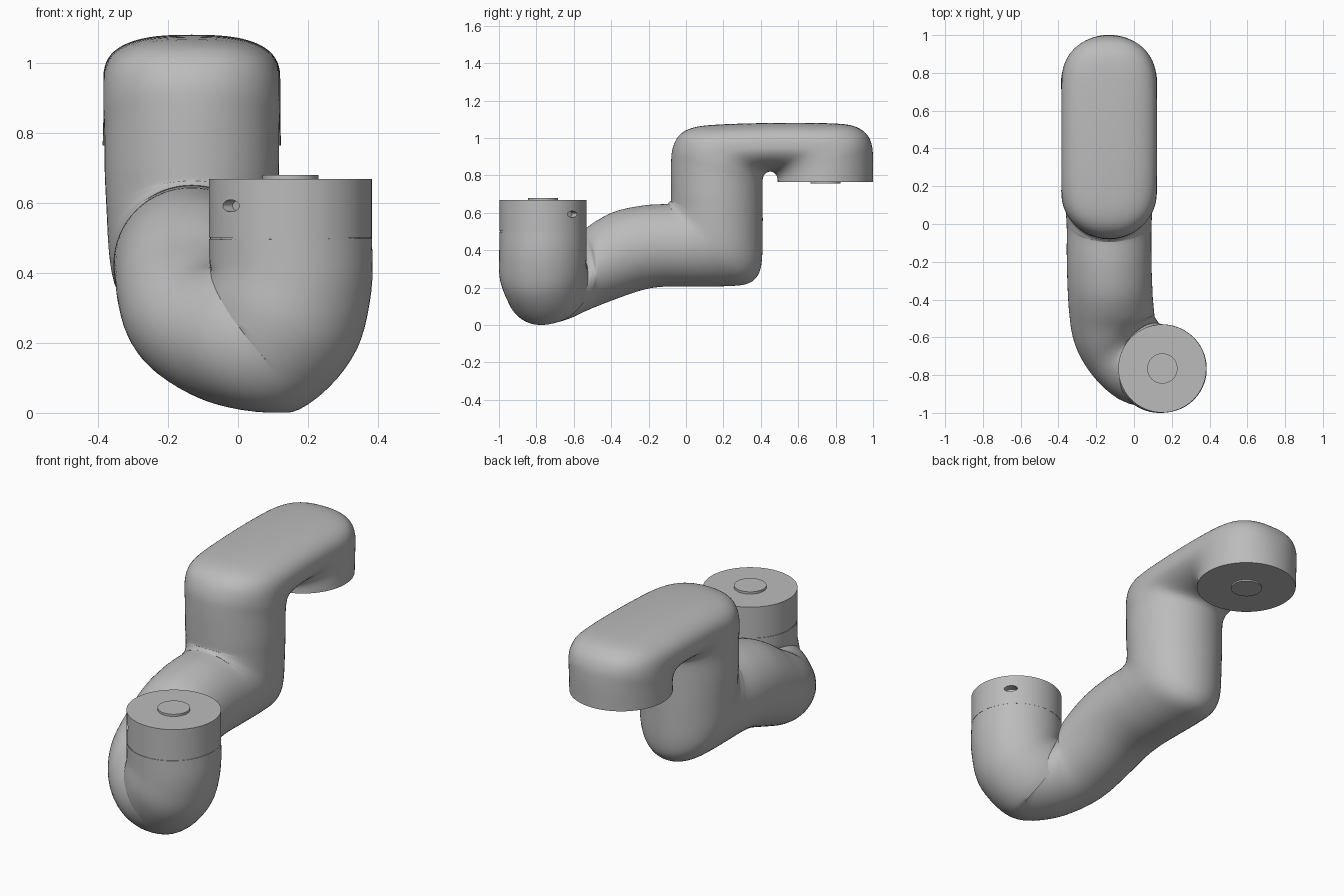
import bpy, bmesh, math
from mathutils import Vector, Matrix

cube = bpy.data.objects.get("Cube")
if cube:
    bpy.data.objects.remove(cube, do_unlink=True)

metal = bpy.data.materials.new("satin grey")
metal.use_nodes = True
GREY = (0.5, 0.5, 0.5, 1)
metal.diffuse_color = GREY
metal.node_tree.nodes["Principled BSDF"].inputs["Base Color"].default_value = GREY

SIDES = 64
STEPS = 5
ARM_X = -0.132


def shade(obj):
    """Smooth shading that keeps rims sharp."""
    bpy.ops.object.select_all(action="DESELECT")
    obj.select_set(True)
    bpy.context.view_layer.objects.active = obj
    bpy.ops.object.shade_smooth_by_angle(angle=math.radians(40))


def make_object(name, bm):
    """Turn a bmesh into a smooth-shaded grey object."""
    bmesh.ops.recalc_face_normals(bm, faces=bm.faces)
    mesh = bpy.data.meshes.new(name)
    bm.to_mesh(mesh)
    bm.free()
    mesh.materials.append(metal)
    obj = bpy.data.objects.new(name, mesh)
    bpy.context.collection.objects.link(obj)
    shade(obj)
    return obj


def cylinder(name, x, y, low, high, radius):
    bm = bmesh.new()
    bmesh.ops.create_cone(bm, cap_ends=True, segments=SIDES, radius1=radius, radius2=radius,
                          depth=high - low, matrix=Matrix.Translation((x, y, (low + high) / 2)))
    return make_object(name, bm)


def spline(a, b, c, d, t):
    """Catmull-Rom blend between b and c."""
    return 0.5 * (2 * b + (c - a) * t + (2 * a - 5 * b + 4 * c - d) * t**2
                  + (3 * b - a - 3 * c + d) * t**3)


def refine(stations):
    """Smoothly add rings between the given stations."""
    last = len(stations) - 1
    result = []
    for i in range(last):
        near = [stations[min(max(i + k, 0), last)] for k in (-1, 0, 1, 2)]
        for s in range(STEPS):
            result.append([spline(*values, s / STEPS) for values in zip(*near)])
    return result + [stations[last]]


def power(value, exponent):
    return math.copysign(abs(value) ** exponent, value)


def loft(name, stations):
    """Skin rings spanning an upper to a lower point; the upper half may be squarer."""
    rings = refine(stations)
    centres = [(upper + lower) / 2 for upper, lower, _, _ in rings]
    bm = bmesh.new()
    loops = []
    for i, (upper, lower, width, square) in enumerate(rings):
        travel = centres[min(i + 1, len(rings) - 1)] - centres[max(i - 1, 0)]
        half = (lower - upper) / 2
        side = travel.cross(half).normalized() * width
        loop = []
        for k in range(SIDES):
            angle = math.tau * k / SIDES
            c, s = math.cos(angle), math.sin(angle)
            e = 2 / square if c < 0 else 1
            loop.append(bm.verts.new(centres[i] + half * power(c, e) + side * power(s, e)))
        loops.append(loop)
    for a, b in zip(loops, loops[1:]):
        for k in range(SIDES):
            n = (k + 1) % SIDES
            bm.faces.new((a[k], a[n], b[n], b[k]))
    bm.faces.new(loops[0])
    bm.faces.new(loops[-1])
    return make_object(name, bm)


# Lower bend: upper and lower points of each section
bend = [
    ((-.036, -.625, .499), (.336, -.905, .499)),
    ((-.036, -.625, .43), (.336, -.905, .35)),
    ((-.038, -.64, .41), (.3, -.89, .18)),
    ((-.04, -.64, .405), (.2, -.85, .05)),
    ((-.045, -.635, .415), (.09, -.82, .005)),
    ((-.06, -.61, .44), (-.04, -.7, .02)),
    ((-.085, -.56, .49), (-.12, -.56, .07)),
    ((-.11, -.48, .555), (ARM_X, -.4, .13)),
    ((-.125, -.37, .61), (ARM_X, -.24, .185)),
    ((ARM_X, -.22, .64), (ARM_X, -.12, .205)),
]
stations = [[Vector(p), Vector(q), .233 if i < 3 else .224, 2.0] for i, (p, q) in enumerate(bend)]


def add(upper, lower, width, square=2.0):
    stations.append([Vector((ARM_X, *upper)), Vector((ARM_X, *lower)), width, square])


# Elbow fanning around its front crease
heel = [(.05, .205), (.2, .207), (.32, .218), (.38, .26), (.405, .34), (.41, .5)]
for i, lower in enumerate(heel):
    add((-.1 + .004 * i, .647 + .004 * i), lower, .224 + .004 * i)

# Column going up, then the shoulder turning over towards the back
add((-.08, .72), (.41, .66), .249)
add((-.08, .86), (.41, .75), .25)
shoulder = [(-.07, .95), (-.03, 1.02), (.05, 1.058), (.2, 1.073), (.45, 1.08),
            (.7, 1.08), (.87, 1.07), (.95, 1.035), (.988, .98), (1, .9)]
for i, upper in enumerate(shoulder):
    turn = math.pi * (i + .5) / len(shoulder)
    lower = (.45 - .04 * math.cos(turn), .775 + .045 * math.sin(turn))
    add(upper, lower, .253, 2 + .7 * math.sin(turn))
add((1, .765), (.49, .765), .255)
loft("bent_arm", stations)

# Collar on the front end, with a fine seam under it
CX, CY = .15, -.765
cylinder("collar_seam", CX, CY, .48, .52, .23)
collar = cylinder("collar", CX, CY, .502, .668, .233)
cylinder("collar_boss", CX, CY, .66, .68, .08)

# Oval pin holes on opposite sides of the collar
for sign in (-1, 1):
    direction = Vector((.17, .157, 0)).normalized() * sign
    bm = bmesh.new()
    bmesh.ops.create_cone(bm, cap_ends=True, segments=32, radius1=1, radius2=1, depth=.08)
    bmesh.ops.scale(bm, vec=(.017, .035, 1), verts=bm.verts)
    turn = Matrix.Rotation(math.atan2(direction.y, direction.x), 4, "Z")
    tilt = Matrix.Rotation(math.pi / 2, 4, "Y")
    place = Matrix.Translation(Vector((CX, CY, .592)) + direction * .233)
    bmesh.ops.transform(bm, matrix=place @ turn @ tilt, verts=bm.verts)
    cutter = make_object("pin_hole_cutter", bm)
    cutter.hide_render = True
    cut = collar.modifiers.new("pin_hole", "BOOLEAN")
    cut.operation = "DIFFERENCE"
    cut.object = cutter
    bpy.context.view_layer.objects.active = collar
    bpy.ops.object.modifier_apply(modifier=cut.name)
    bpy.data.objects.remove(cutter, do_unlink=True)
shade(collar)
collar.modifiers.new("even_shading", "WEIGHTED_NORMAL").keep_sharp = True

# Boss under the back end
cylinder("end_boss", ARM_X, .745, .757, .775, .08)
